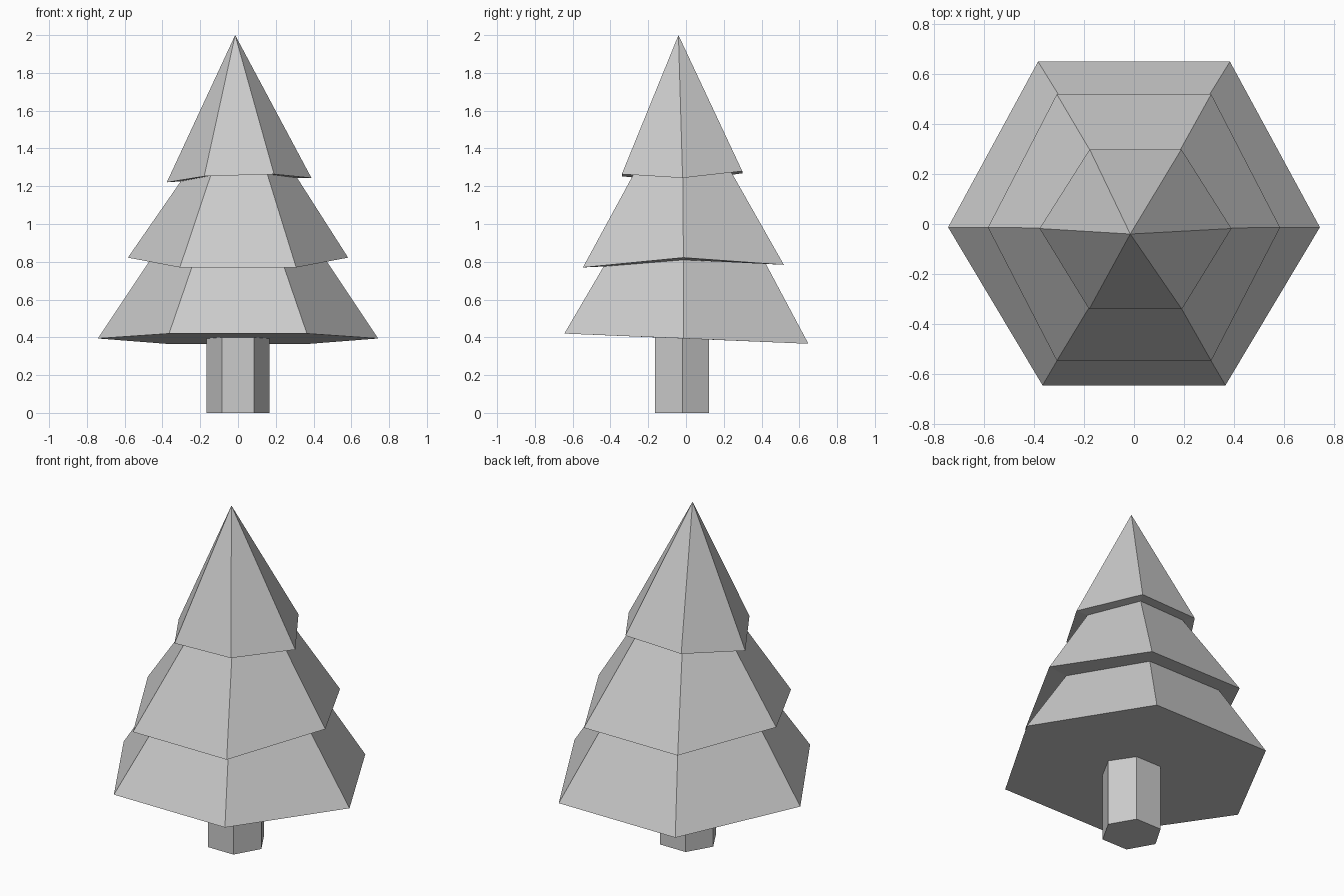
import bpy
import bmesh

if "Cube" in bpy.data.objects:
    bpy.data.objects.remove(bpy.data.objects["Cube"])


def loft(name, rings, apex=None):
    """Skin a stack of six-sided rings, closing the bottom and the top."""
    bm = bmesh.new()
    loops = [[bm.verts.new(p) for p in ring] for ring in rings]
    for a, b in zip(loops, loops[1:]):
        for i in range(6):
            j = (i + 1) % 6
            bm.faces.new((a[i], a[j], b[j], b[i]))
    bm.faces.new(loops[0][::-1])
    top = loops[-1]
    if apex:
        tip = bm.verts.new(apex)
        for i in range(6):
            bm.faces.new((top[i], top[(i + 1) % 6], tip))
    else:
        bm.faces.new(top)
    bmesh.ops.recalc_face_normals(bm, faces=bm.faces)
    mesh = bpy.data.meshes.new(name)
    bm.to_mesh(mesh)
    bm.free()
    obj = bpy.data.objects.new(name, mesh)
    bpy.context.collection.objects.link(obj)
    return obj


def hexagon(side, back, front, dx=0.0):
    """Hand-shaped hexagon; side, back and front are (half width, y, z)."""
    ring = []
    for sign, (w, y, z) in ((1, side), (1, back), (-1, back),
                            (-1, side), (-1, front), (1, front)):
        ring.append((dx + sign * w, y, z))
    return ring


# Trunk
trunk = [hexagon((0.166, -0.018, z), (0.084, 0.123, z), (0.084, -0.163, z))
         for z in (0.0, 0.41)]
loft("trunk", trunk)

# Foliage: three overlapping skirts, each with an underside ledge
foliage = [
    # lower skirt, rim and neck
    hexagon((0.742, -0.013, 0.394), (0.383, 0.648, 0.366), (0.365, -0.644, 0.42)),
    hexagon((0.465, -0.014, 0.81), (0.243, 0.422, 0.79), (0.243, -0.436, 0.775)),
    # middle skirt, rim and neck
    hexagon((0.583, -0.014, 0.822), (0.308, 0.518, 0.784), (0.308, -0.546, 0.77)),
    hexagon((0.308, -0.016, 1.235), (0.147, 0.237, 1.275), (0.15, -0.277, 1.26), 0.005),
    # upper skirt rim
    hexagon((0.383, -0.018, 1.232), (0.183, 0.298, 1.274), (0.185, -0.34, 1.258), 0.006),
]
# The upper rim leans a little to one side
foliage[4] = [(x, y, z + 0.03 * x) for x, y, z in foliage[4]]
foliage[3] = [(x, y, z + 0.03 * x) for x, y, z in foliage[3]]
loft("foliage", foliage, apex=(-0.015, -0.04, 2.0))
